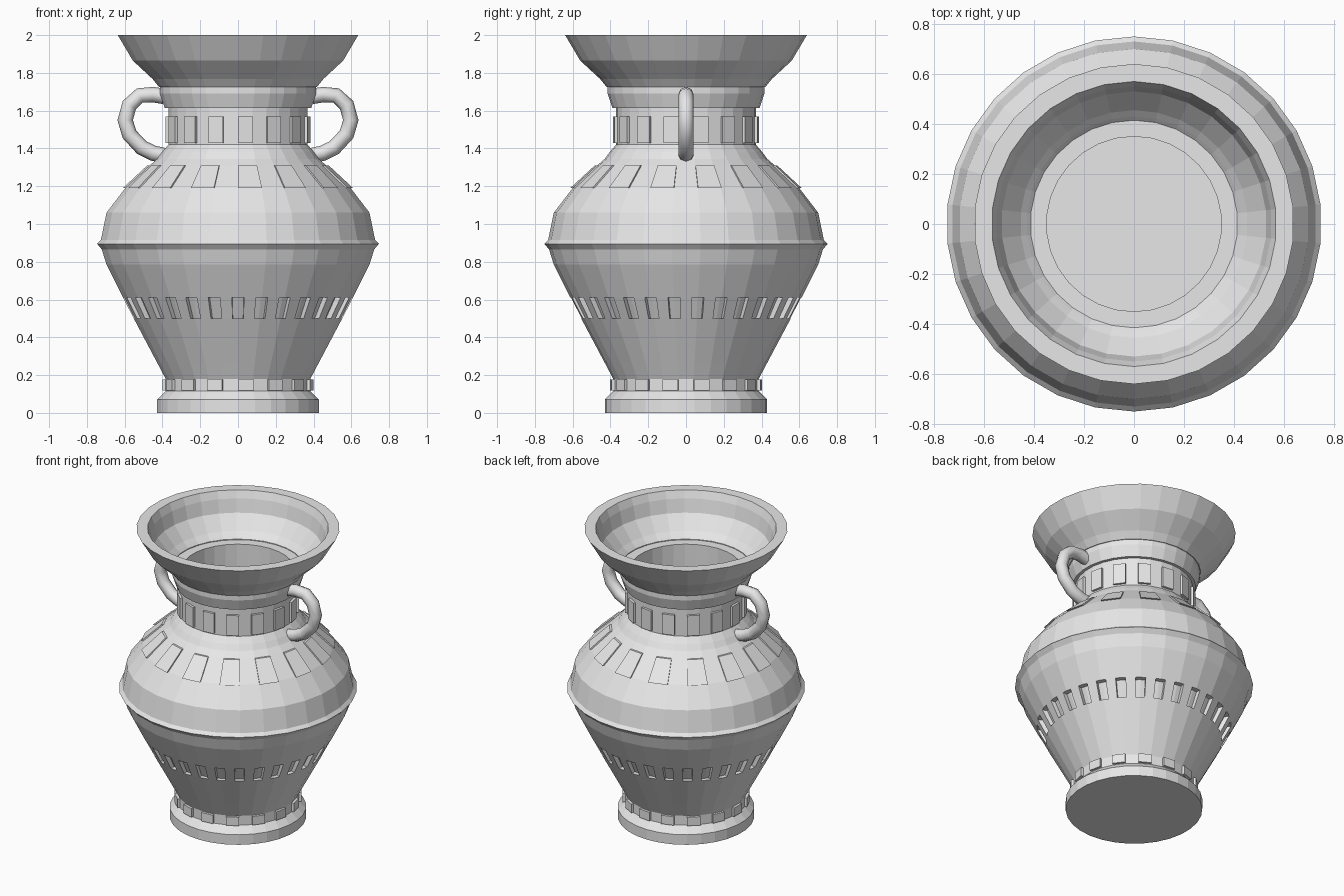
import bpy, bmesh
from math import sin, cos, radians
from mathutils import Vector

if "Cube" in bpy.data.objects:
    bpy.data.objects.remove(bpy.data.objects["Cube"], do_unlink=True)

SIDES = 30
STEP = 360 / SIDES

clay = bpy.data.materials.new("plain grey clay")
clay.use_nodes = True
GREY = (0.8, 0.8, 0.8, 1)
clay.diffuse_color = GREY
clay.node_tree.nodes["Principled BSDF"].inputs["Base Color"].default_value = GREY


def facet_point(i, t, r, z):
    """Point on facet i of the ring, t running from its first edge to its second."""
    a, b = radians(i * STEP - 90), radians((i + 1) * STEP - 90)
    p = Vector((r * cos(a), r * sin(a), z))
    return p.lerp(Vector((r * cos(b), r * sin(b), z)), t)


def finish(name, bm):
    bmesh.ops.recalc_face_normals(bm, faces=bm.faces)
    mesh = bpy.data.meshes.new(name)
    bm.to_mesh(mesh)
    bm.free()
    mesh.materials.append(clay)
    obj = bpy.data.objects.new(name, mesh)
    bpy.context.collection.objects.link(obj)
    return obj


def lathe(name, profile):
    """Spin a profile of (radius, height), closing both ends with a disc."""
    bm = bmesh.new()
    rings = [[bm.verts.new(facet_point(i, 0, r, z)) for i in range(SIDES)]
             for r, z in profile]
    for low, high in zip(rings, rings[1:]):
        for i in range(SIDES):
            j = (i + 1) % SIDES
            bm.faces.new((low[i], low[j], high[j], high[i]))
    bm.faces.new(rings[0])
    bm.faces.new(rings[-1])
    return finish(name, bm)


def blocks(name, low, high, depth, every=1, t0=0.0, t1=1.0):
    """Ring of raised blocks between two (radius, height) points."""
    bm = bmesh.new()
    for i in range(0, SIDES, every):
        outer = [facet_point(i, t, r, z) for t, (r, z) in
                 ((t0, low), (t1, low), (t1, high), (t0, high))]
        inner = [facet_point(i, t, r - depth, z) for t, (r, z) in
                 ((t0, low), (t1, low), (t1, high), (t0, high))]
        a = [bm.verts.new(p) for p in outer]
        b = [bm.verts.new(p) for p in inner]
        bm.faces.new(a)
        bm.faces.new(b[::-1])
        for k in range(4):
            m = (k + 1) % 4
            bm.faces.new((a[k], b[k], b[m], a[m]))
    return finish(name, bm)


# Vase: foot, belly with recessed band, ridge, shoulder, neck, flared mouth, hollow inside
outside = [
    (0.43, 0), (0.43, 0.07), (0.385, 0.115), (0.385, 0.18), (0.43, 0.265),
    (0.555, 0.5), (0.525, 0.5), (0.58, 0.61), (0.612, 0.61),
    (0.70, 0.785), (0.725, 0.865), (0.75, 0.895), (0.73, 0.915), (0.70, 1.06),
    (0.60, 1.19), (0.47, 1.31), (0.43, 1.345), (0.405, 1.38), (0.37, 1.42),
    (0.37, 1.615), (0.39, 1.615), (0.415, 1.69), (0.415, 1.73), (0.43, 1.745),
    (0.56, 1.865), (0.64, 2.0)]
inside = [
    (0.57, 2.0), (0.55, 1.95), (0.53, 1.86), (0.42, 1.725), (0.35, 1.725),
    (0.35, 1.40), (0.55, 1.18), (0.66, 1.0), (0.66, 0.8), (0.48, 0.5), (0.36, 0.22)]
lathe("vase_body", outside + inside)

# Raised decoration rings
blocks("foot_blocks", (0.402, 0.118), (0.402, 0.178), 0.03, every=2)
blocks("belly_ribs", (0.555, 0.5), (0.612, 0.61), 0.045, t0=0.25, t1=0.75)
blocks("shoulder_blocks", (0.613, 1.19), (0.483, 1.31), 0.03, every=2)
blocks("neck_blocks", (0.386, 1.43), (0.386, 1.57), 0.03, every=2)

# Looped handles on both sides
path = [(0.39, 1.675), (0.45, 1.685), (0.52, 1.68), (0.575, 1.63), (0.597, 1.55),
        (0.575, 1.475), (0.51, 1.405), (0.45, 1.375), (0.38, 1.36)]
for name, side in (("left_handle", 1), ("right_handle", -1)):
    curve = bpy.data.curves.new(name, "CURVE")
    curve.dimensions = "3D"
    curve.bevel_depth = 0.041
    curve.bevel_resolution = 2
    curve.use_fill_caps = True
    spline = curve.splines.new("POLY")
    spline.points.add(len(path) - 1)
    for point, (x, z) in zip(spline.points, path):
        point.co = (side * x, 0, z, 1)
    curve.materials.append(clay)
    handle = bpy.data.objects.new(name, curve)
    bpy.context.collection.objects.link(handle)
    # Turn the swept tube into a smooth-shaded mesh
    bpy.ops.object.select_all(action="DESELECT")
    handle.select_set(True)
    bpy.context.view_layer.objects.active = handle
    bpy.ops.object.convert(target="MESH")
    bpy.ops.object.shade_smooth_by_angle(angle=radians(50))
